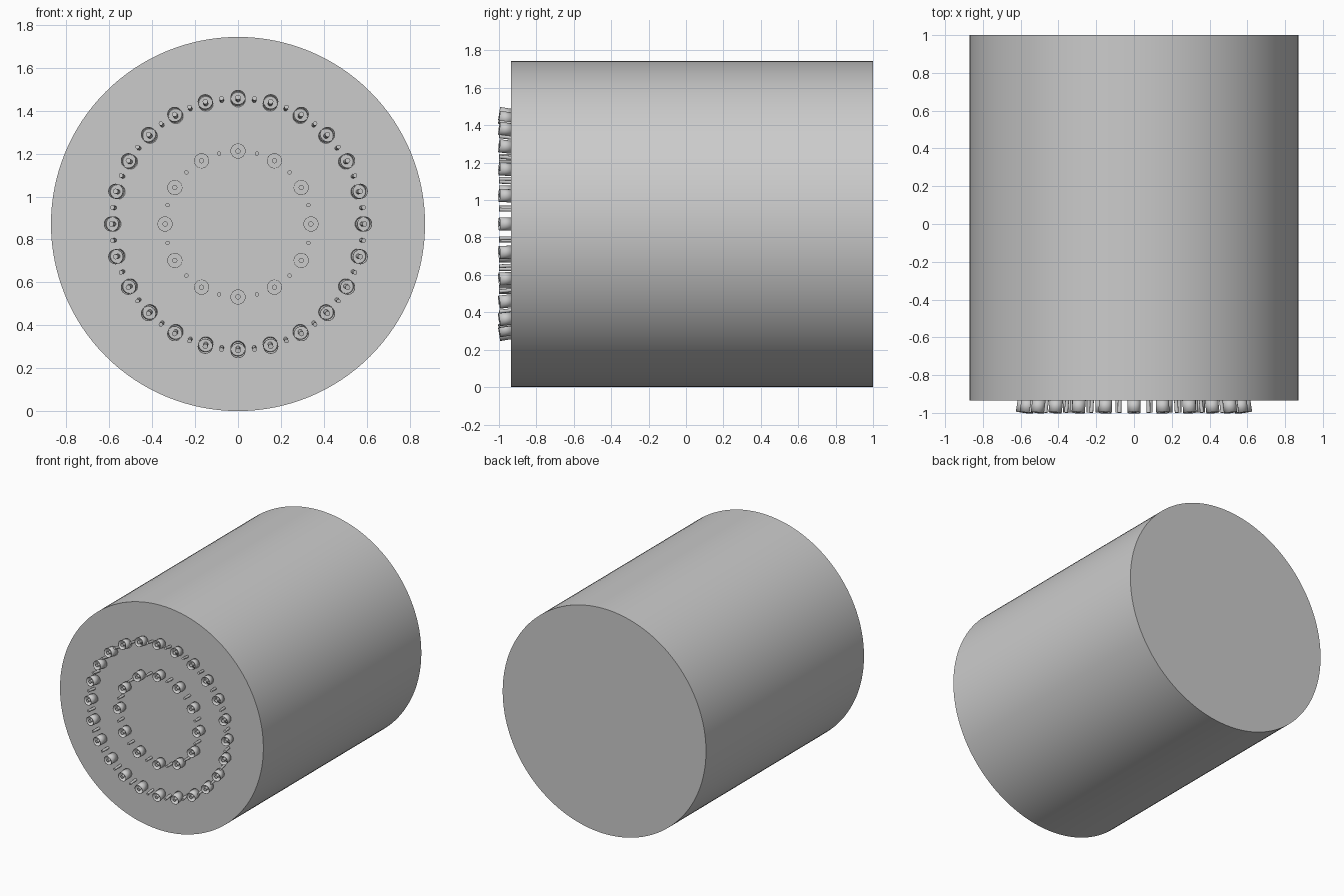
import bpy, math
from mathutils import Matrix, Vector

cube = bpy.data.objects.get("Cube")
if cube:
    bpy.data.objects.remove(cube)

R = 0.872          # body radius, also axis height
FACE_Y = -0.935    # front plate of the body
TIP_Y = -1.0

grey = bpy.data.materials.new("plain grey")
grey.use_nodes = True
GREY = (0.6, 0.6, 0.6, 1)
grey.diffuse_color = GREY
grey.node_tree.nodes["Principled BSDF"].inputs["Base Color"].default_value = GREY


def cylinder(name, radius, start, end, sides, caps="NGON"):
    """Smooth cylinder running from one point to another."""
    start, end = Vector(start), Vector(end)
    axis = end - start
    bpy.ops.mesh.primitive_cylinder_add(
        vertices=sides, radius=radius, depth=axis.length, end_fill_type=caps,
        location=(start + end) / 2,
        rotation=axis.to_track_quat("Z", "Y").to_euler())
    obj = bpy.context.object
    obj.name = name
    obj.data.materials.append(grey)
    bpy.ops.object.shade_smooth_by_angle(angle=math.radians(35))
    return obj


def polar(radius, angle, y):
    return (radius * math.sin(angle), y, R + radius * math.cos(angle))


def nozzle_ring(label, count, base_radius, tip_radius):
    """Ring of open cups with a centre pin, and a thin pin between neighbours."""
    step = math.tau / count
    for i in range(count):
        a = i * step
        base, tip = polar(base_radius, a, FACE_Y + 0.006), polar(tip_radius, a, TIP_Y + 0.001)
        cup = cylinder(f"{label}_cup_{i}", 0.035, base, tip, 24, "NOTHING")
        wall = cup.modifiers.new("wall", "SOLIDIFY")
        wall.thickness = 0.002
        cylinder(f"{label}_cup_pin_{i}", 0.012, base, tip, 12)
        b = a + step / 2
        cylinder(f"{label}_gap_pin_{i}", 0.01, polar(base_radius, b, FACE_Y + 0.006),
                 polar(tip_radius, b, TIP_Y + 0.001), 12)


# Main drum
cylinder("drum_body", R, (0, 1, R), (0, FACE_Y, R), 128)

# Outer ring splays outward, inner ring points straight ahead
nozzle_ring("outer", 24, 0.58, 0.591)
nozzle_ring("inner", 12, 0.34, 0.34)
